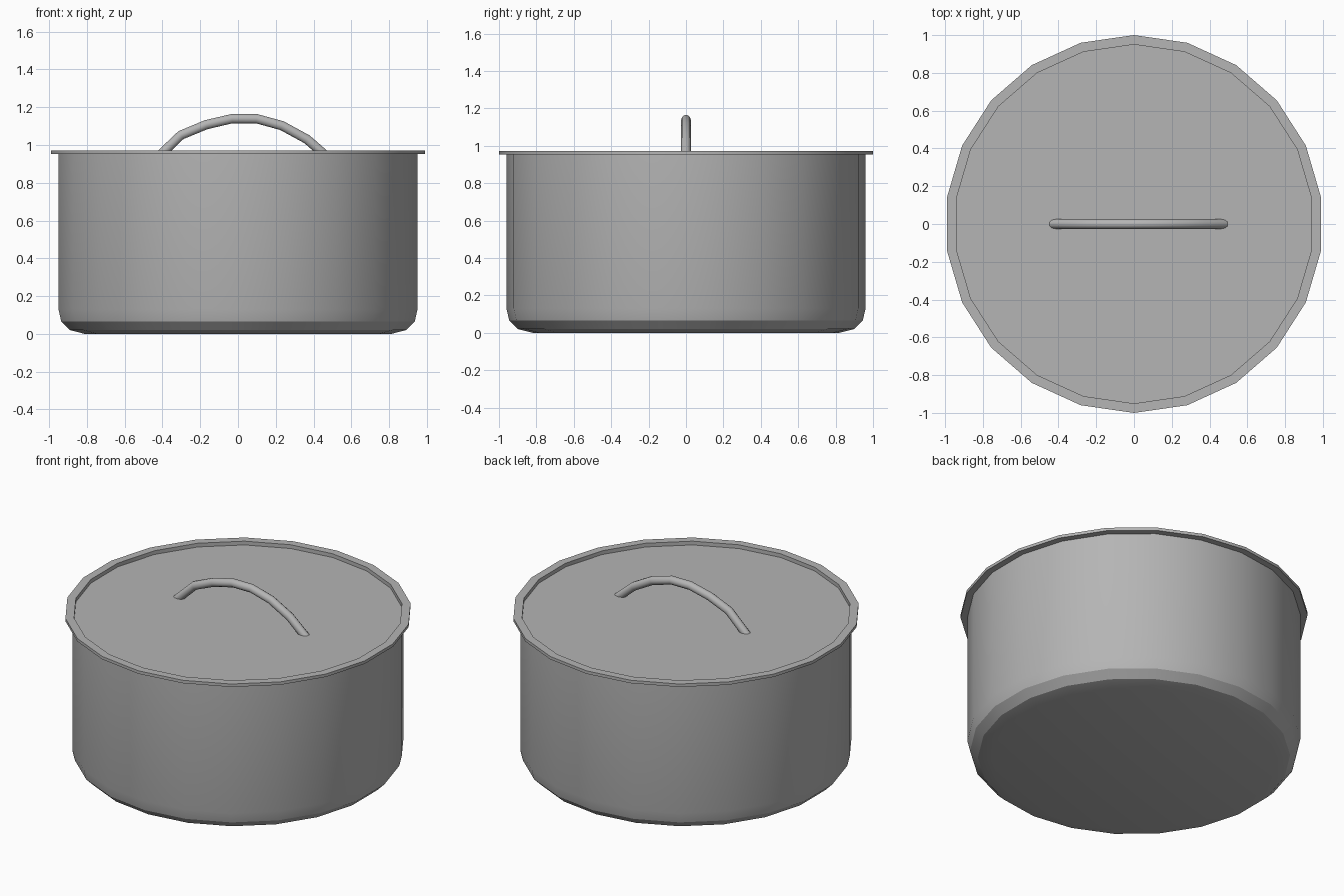
import bpy, bmesh, math

if "Cube" in bpy.data.objects:
    bpy.data.objects.remove(bpy.data.objects["Cube"])

SIDES = 22

# Dark grey metal for every part
metal = bpy.data.materials.new("dark_grey_metal")
metal.diffuse_color = (0.46, 0.46, 0.46, 1)
metal.use_nodes = True
metal.node_tree.nodes["Principled BSDF"].inputs["Base Color"].default_value = metal.diffuse_color


def finish(ob, angle=30):
    ob.data.materials.clear()
    ob.data.materials.append(metal)
    bpy.ops.object.select_all(action='DESELECT')
    ob.select_set(True)
    bpy.context.view_layer.objects.active = ob
    bpy.ops.object.shade_smooth_by_angle(angle=math.radians(angle))


def revolve(name, profile):
    """Turn an (r, z) profile round z, with a corner on the y axis."""
    bm = bmesh.new()
    angles = [math.pi / 2 + 2 * math.pi * i / SIDES for i in range(SIDES)]
    rings = [[bm.verts.new((r * math.cos(a), r * math.sin(a), z)) for a in angles]
             for r, z in profile]
    for low, high in zip(rings, rings[1:]):
        for i in range(SIDES):
            j = (i + 1) % SIDES
            bm.faces.new((low[i], low[j], high[j], high[i]))
    bm.faces.new(rings[0])
    bm.faces.new(rings[-1])
    bmesh.ops.recalc_face_normals(bm, faces=bm.faces)
    mesh = bpy.data.meshes.new(name)
    bm.to_mesh(mesh)
    bm.free()
    ob = bpy.data.objects.new(name, mesh)
    bpy.context.collection.objects.link(ob)
    finish(ob)


# Pot: rounded foot, straight wall, flared rim, thin inner wall and floor
revolve("pot", [(0.82, 0), (0.90, 0.02), (0.945, 0.065), (0.96, 0.13),
                (0.96, 0.952), (1.0, 0.952), (1.0, 0.971), (0.95, 0.971),
                (0.95, 0.13), (0.89, 0.03), (0.82, 0.012)])

# Lid: flat disc sitting just inside the rim
revolve("lid", [(0.95, 0.935), (0.95, 0.947)])

# Handle: round bar bent in an arch along x
path = [(-0.43, 0.93), (-0.302, 1.052), (-0.169, 1.107), (-0.032, 1.139),
        (0.098, 1.139), (0.233, 1.102), (0.365, 1.030), (0.48, 0.93)]
curve = bpy.data.curves.new("lid_handle", 'CURVE')
curve.dimensions = '3D'
curve.bevel_depth = 0.026
curve.bevel_resolution = 3
curve.use_fill_caps = True
spline = curve.splines.new('POLY')
spline.points.add(len(path) - 1)
for point, (x, z) in zip(spline.points, path):
    point.co = (x, 0, z, 1)
handle = bpy.data.objects.new("lid_handle", curve)
bpy.context.collection.objects.link(handle)
bpy.ops.object.select_all(action='DESELECT')
handle.select_set(True)
bpy.context.view_layer.objects.active = handle
bpy.ops.object.convert(target='MESH')
finish(bpy.context.view_layer.objects.active, 50)
